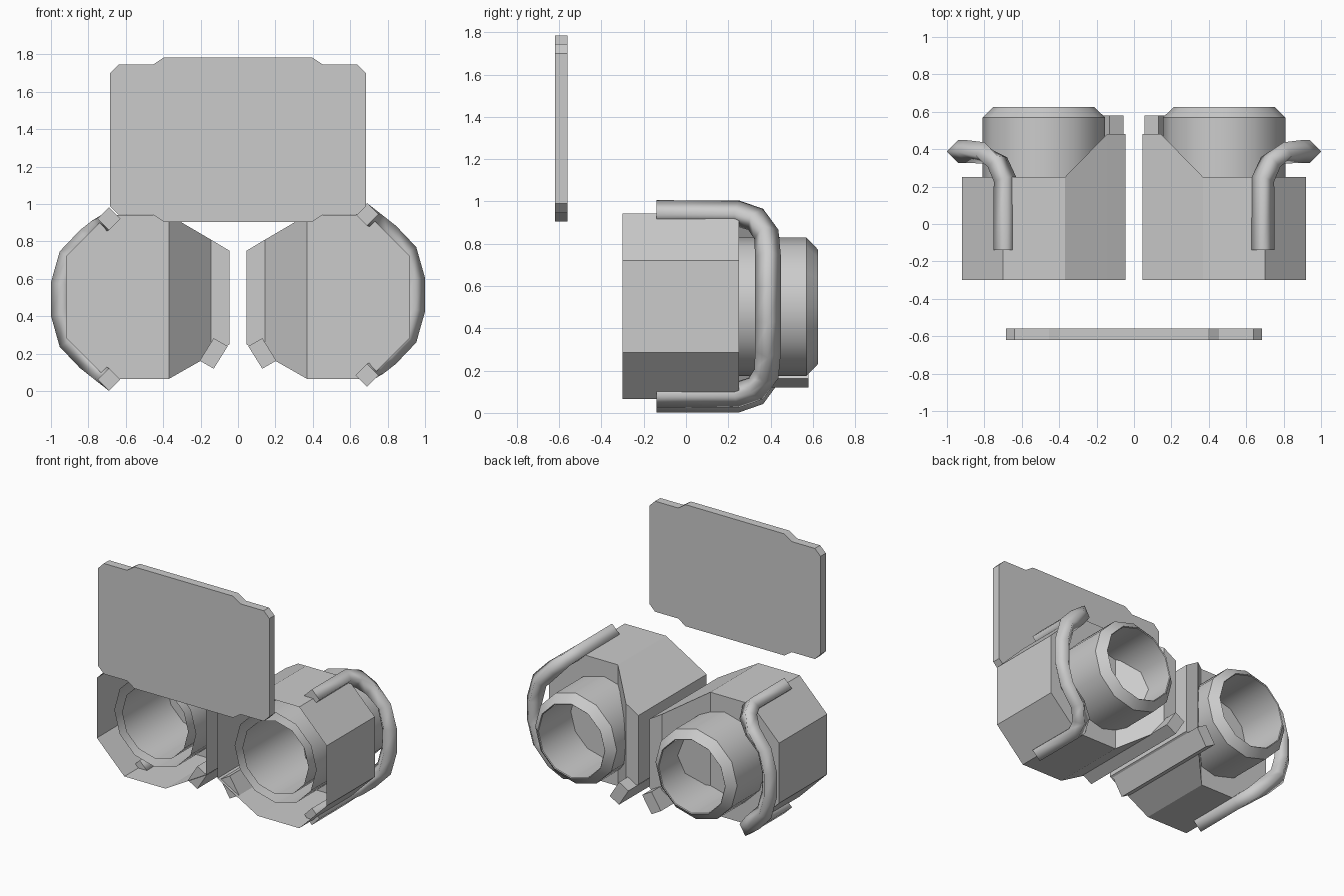
import bpy, bmesh, math
from mathutils import Vector

if "Cube" in bpy.data.objects:
    bpy.data.objects.remove(bpy.data.objects["Cube"])


def finish(name, bm, smooth_angle=None):
    bmesh.ops.recalc_face_normals(bm, faces=bm.faces[:])
    if smooth_angle:
        for f in bm.faces:
            f.smooth = True
        for e in bm.edges:
            if len(e.link_faces) == 2 and e.calc_face_angle() > smooth_angle:
                e.smooth = False
    me = bpy.data.meshes.new(name)
    bm.to_mesh(me)
    bm.free()
    ob = bpy.data.objects.new(name, me)
    bpy.context.collection.objects.link(ob)
    return ob


def loft(bm, rings, closed=True):
    """Join rings of points with quads."""
    vs = [[bm.verts.new(p) for p in r] for r in rings]
    for a, b in zip(vs, vs[1:]):
        n = len(a)
        for i in range(n):
            j = (i + 1) % n
            bm.faces.new((a[i], a[j], b[j], b[i]))
    return vs


def prism(name, profile, y0, y1):
    bm = bmesh.new()
    vs = loft(bm, [[(x, y, z) for x, z in profile] for y in (y0, y1)])
    bm.faces.new(vs[0])
    bm.faces.new(vs[1])
    return finish(name, bm)


# notched flat plate in front
q = [(0.685, 0.40), (0.64, 0.40), (0.455, 0.40), (0.395, 0.44)]
q[0] = (0.685, 0.355)
quarter = q
outline = [(x, z) for x, z in quarter]
outline += [(-x, z) for x, z in reversed(quarter)]
outline += [(-x, -z) for x, z in quarter]
outline += [(x, -z) for x, z in reversed(quarter)]
prism("plate", [(x, z + 1.345) for x, z in outline], -0.62, -0.56)

HOUSING = [(0.92, 0.285), (0.92, 0.72), (0.70, 0.942), (0.37, 0.942), (0.145, 0.81),
           (0.045, 0.75), (0.045, 0.25), (0.145, 0.193), (0.37, 0.065), (0.70, 0.065)]


def back_y(x):
    return 0.25 + 0.23 * min(1, max(0, (0.37 - x) / 0.225))


def housing(side, s):
    # faceted shell, open at the front, stepped wall at the back
    bm = bmesh.new()
    vs = loft(bm, [[(s * x, -0.30, z) for x, z in HOUSING],
                   [(s * x, back_y(x), z) for x, z in HOUSING]])
    b = vs[1]
    for ids in ((8, 9, 0, 1, 2, 3), (3, 4, 7, 8), (4, 5, 6, 7)):
        bm.faces.new([b[i] for i in ids])
    finish(side + "_housing", bm)


def barrel(side, s):
    # double-walled twelve-sided tube with chamfered rim
    bm = bmesh.new()
    rings = []
    for r, y in ((0.327, -0.26), (0.327, 0.57), (0.27, 0.625), (0.265, 0.62), (0.265, -0.26)):
        rings.append([(s * 0.482 + r * math.cos(i * math.pi / 6), y,
                       0.502 + r * math.sin(i * math.pi / 6)) for i in range(12)])
    loft(bm, rings)
    finish(side + "_barrel", bm, math.radians(35))


def guard_bar(side, s):
    # bent square bar wrapped around the outer side
    half = [(0.69, -0.14, 0.43), (0.69, 0.24, 0.43), (0.73, 0.33, 0.40),
            (0.80, 0.38, 0.33), (0.90, 0.388, 0.225), (0.94, 0.388, 0.08)]
    zc = 0.515 if s > 0 else 0.492
    path = [Vector((s * x, y, zc + z)) for x, y, z in half]
    path += [Vector((s * x, y, zc - z)) for x, y, z in reversed(half)]
    rings = []
    for i, p in enumerate(path):
        a = (p - path[i - 1]).normalized() if i else Vector()
        c = (path[i + 1] - p).normalized() if i < len(path) - 1 else Vector()
        t = (a + c).normalized()
        u = Vector((1, 0, 0))
        u = (u - t * u.dot(t)).normalized()
        v = t.cross(u)
        rings.append([p + 0.061 * d for d in (u, v, -u, -v)])
    bm = bmesh.new()
    vs = loft(bm, rings)
    caps = [bm.faces.new(vs[0]), bm.faces.new(vs[-1])]
    for f in caps:
        for e in f.edges:
            e.smooth = False
    finish(side + "_guard_bar", bm, math.radians(110))


for side, s in (("right", 1), ("left", -1)):
    housing(side, s)
    barrel(side, s)
    guard_bar(side, s)
    # slanted rail under the inner edge
    rail = [(0.13, 0.12), (0.205, 0.163), (0.13, 0.283), (0.055, 0.24)]
    prism(side + "_rail", [(s * x, z) for x, z in rail], -0.28, 0.58)
